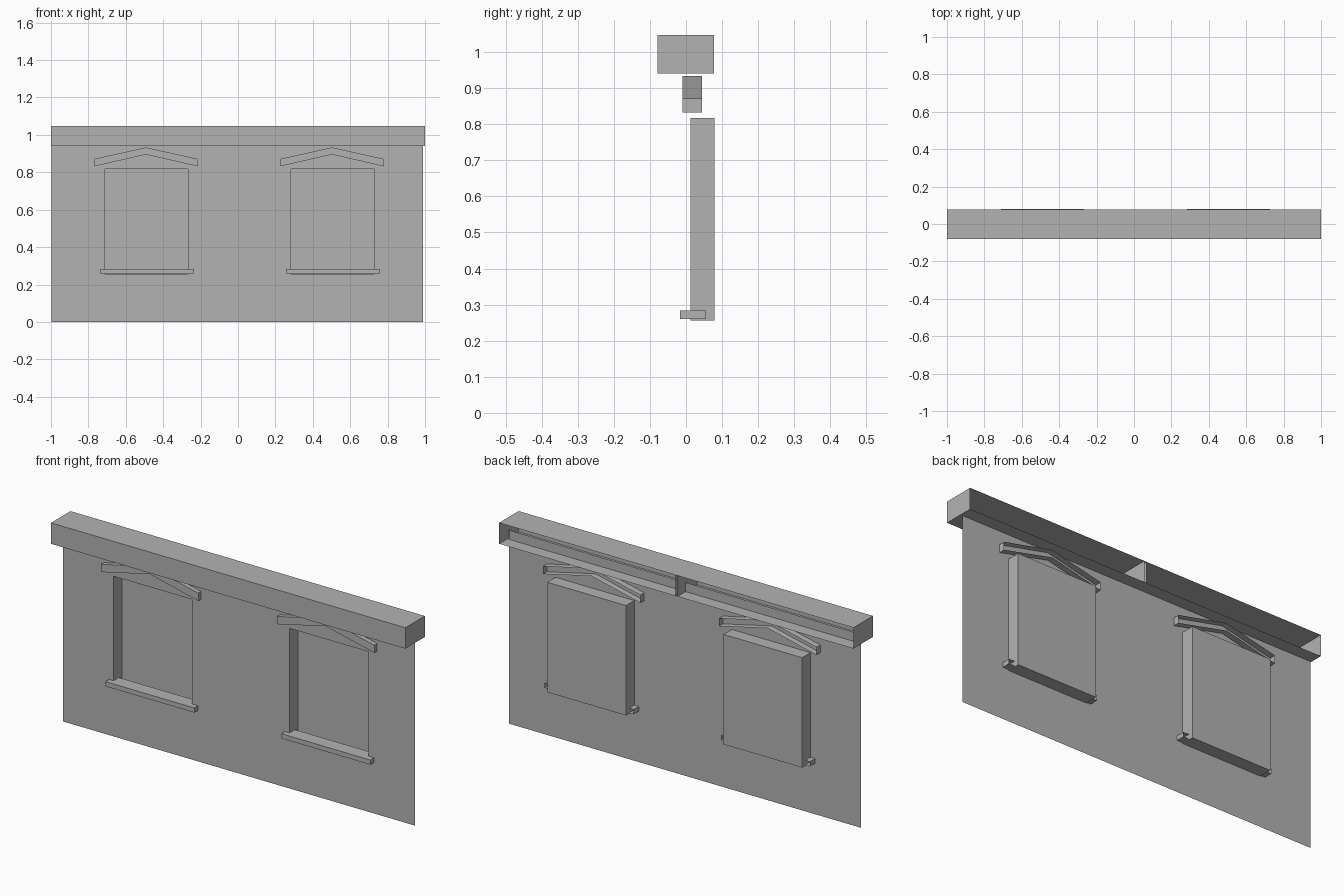
import bpy
import bmesh

if "Cube" in bpy.data.objects:
    bpy.data.objects.remove(bpy.data.objects["Cube"], do_unlink=True)

GREY = (0.45, 0.45, 0.45, 1)
plaster = bpy.data.materials.new("grey plaster")
plaster.use_nodes = True
plaster.diffuse_color = GREY
plaster.node_tree.nodes["Principled BSDF"].inputs["Base Color"].default_value = GREY

WALL_Y = 0.0125
BAY = 0.497                      # half the spacing between the two bays
OPENING = (-0.214, 0.230, 0.256, 0.817)   # x0, x1, z0, z1 within a bay


def rect(x0, x1, z0, z1):
    """Outline in x, z, counterclockwise from the front."""
    return [(x0, z0), (x1, z0), (x1, z1), (x0, z1)]


def finish(bm, name, x):
    mesh = bpy.data.meshes.new(name)
    bm.to_mesh(mesh)
    bm.free()
    mesh.materials.append(plaster)
    obj = bpy.data.objects.new(name, mesh)
    obj.location.x = x
    bpy.context.collection.objects.link(obj)


def shell(name, outline, y0, y1, x, recessed=False):
    """Outline swept in y: an open-backed moulding, or an open-fronted recess."""
    bm = bmesh.new()
    front = [bm.verts.new((px, y0, pz)) for px, pz in outline]
    back = [bm.verts.new((px, y1, pz)) for px, pz in outline]
    bm.faces.new(back if recessed else front)
    for i in range(len(outline)):
        j = (i + 1) % len(outline)
        side = [front[i], back[i], back[j], front[j]]
        bm.faces.new(side[::-1] if recessed else side)
    finish(bm, name, x)


def wall_panel(name, x):
    """Thin wall sheet with a window opening."""
    x0, x1, z0, z1 = OPENING
    xs, zs = (-0.5, x0, x1, 0.493), (0, z0, z1, 0.987)
    bm = bmesh.new()
    grid = [[bm.verts.new((px, WALL_Y, pz)) for px in xs] for pz in zs]
    for r in range(3):
        for c in range(3):
            if (r, c) != (1, 1):
                bm.faces.new([grid[r][c], grid[r][c + 1],
                              grid[r + 1][c + 1], grid[r + 1][c]])
    finish(bm, name, x)


# Gabled hood moulding profile
hood = [(-0.27, 0.832), (0.005, 0.895), (0.28, 0.832),
        (0.28, 0.872), (0.005, 0.933), (-0.27, 0.872)]

# Two identical bays side by side
for side, x in (("right", -BAY), ("left", BAY)):
    wall_panel(side + "_wall", x)
    shell(side + "_window_recess", rect(*OPENING), WALL_Y, 0.079, x, recessed=True)
    shell(side + "_window_sill", rect(-0.24, 0.262, 0.26, 0.284), -0.017, 0.055, x)
    shell(side + "_window_hood", hood, -0.01, 0.044, x)
    shell(side + "_cornice", rect(-0.503, 0.503, 0.94, 1.047), -0.079, 0.078, x)
